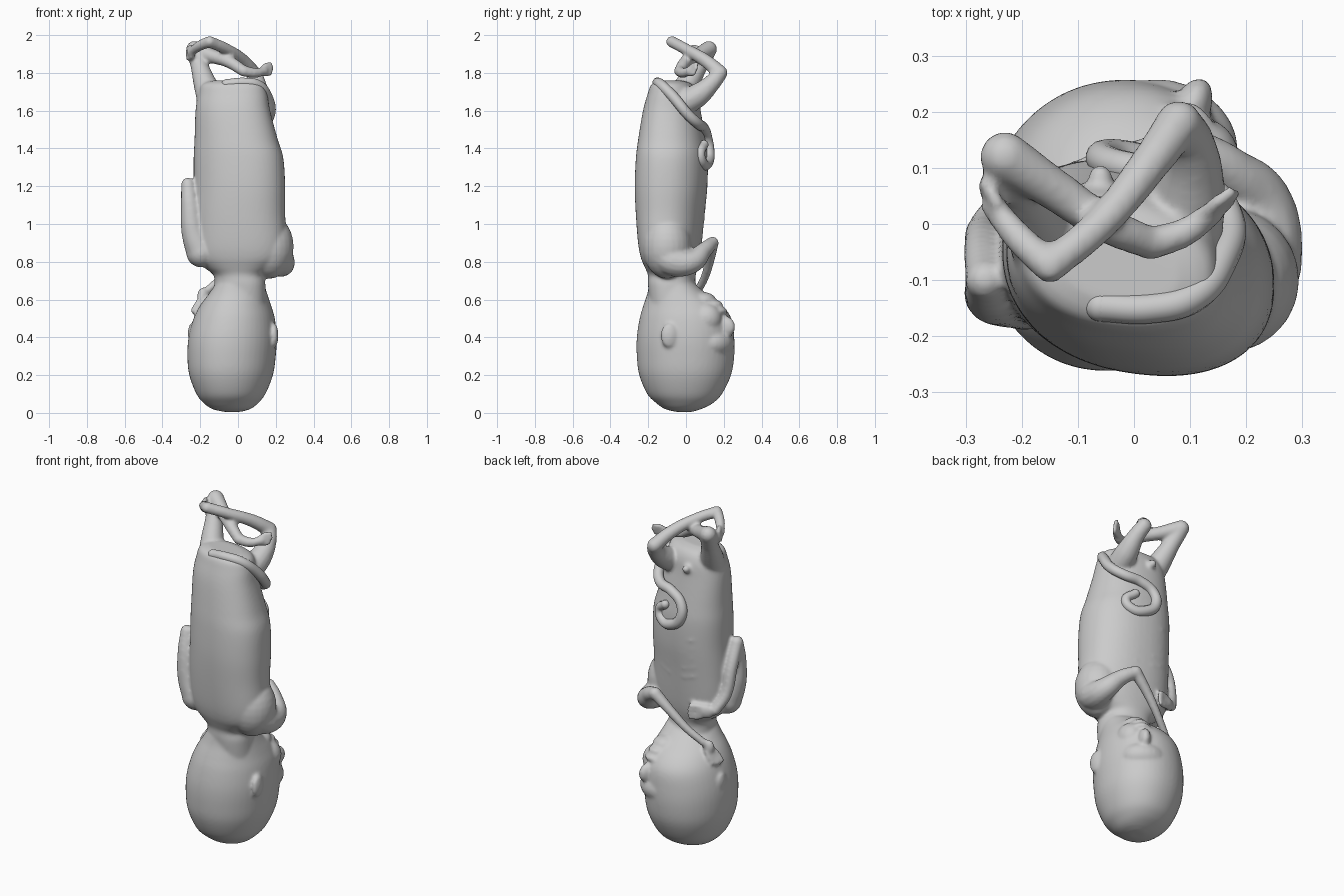
import bpy, bmesh, math
from mathutils import Vector, Matrix

if "Cube" in bpy.data.objects:
    bpy.data.objects.remove(bpy.data.objects["Cube"])


def obj_from_bm(name, bm):
    bmesh.ops.recalc_face_normals(bm, faces=bm.faces)
    me = bpy.data.meshes.new(name)
    bm.to_mesh(me)
    bm.free()
    ob = bpy.data.objects.new(name, me)
    bpy.context.collection.objects.link(ob)
    return ob


def smooth_rows(rows, steps=5):
    """Catmull-Rom interpolation between profile rows."""
    out = []
    for i in range(len(rows) - 1):
        a, b, c, d = (rows[max(i - 1, 0)], rows[i], rows[i + 1], rows[min(i + 2, len(rows) - 1)])
        for k in range(steps):
            t = k / steps
            out.append([q + .5 * t * (r - p + t * (2 * p - 5 * q + 4 * r - s + t * (3 * (q - r) + s - p)))
                        for p, q, r, s in zip(a, b, c, d)])
    return out + [rows[-1]]


def loft(name, rows, shear=0.0, power=0.9, n=48):
    """Rounded rings given as (z, x min, x max, y min, y max)."""
    bm = bmesh.new()
    rings = []
    for z, x0, x1, y0, y1 in smooth_rows(rows):
        ring = []
        for i in range(n):
            a = math.tau * i / n
            c, s = math.cos(a), math.sin(a)
            dx = math.copysign(abs(c) ** power, c) * (x1 - x0) / 2
            dy = math.copysign(abs(s) ** power, s) * (y1 - y0) / 2
            ring.append(bm.verts.new(((x0 + x1) / 2 + dx, (y0 + y1) / 2 + dy - shear * dx, z)))
        rings.append(ring)
    for a, b in zip(rings, rings[1:]):
        for i in range(n):
            bm.faces.new((a[i], a[(i + 1) % n], b[(i + 1) % n], b[i]))
    bm.faces.new(rings[0])
    bm.faces.new(rings[-1])
    return obj_from_bm(name, bm)


def blob(name, loc, size, turn=0.0):
    """Ellipsoid, turned about z."""
    bm = bmesh.new()
    m = Matrix.Translation(loc) @ Matrix.Rotation(turn, 4, 'Z') @ Matrix.Diagonal((*size, 1))
    bmesh.ops.create_uvsphere(bm, u_segments=24, v_segments=14, radius=1, matrix=m)
    return obj_from_bm(name, bm)


def tube(name, pts):
    """Smooth tapering tube through (x, y, z, radius), with round ends."""
    cu = bpy.data.curves.new(name, 'CURVE')
    cu.dimensions = '3D'
    cu.bevel_depth, cu.bevel_resolution, cu.resolution_u = 1.0, 5, 8
    cu.use_fill_caps = True
    sp = cu.splines.new('BEZIER')
    sp.bezier_points.add(len(pts) - 1)
    for bp, (x, y, z, r) in zip(sp.bezier_points, pts):
        bp.co, bp.radius = (x, y, z), r
        bp.handle_left_type = bp.handle_right_type = 'AUTO'
    ob = bpy.data.objects.new(name, cu)
    bpy.context.collection.objects.link(ob)
    bpy.ops.object.select_all(action='DESELECT')
    ob.select_set(True)
    bpy.context.view_layer.objects.active = ob
    bpy.ops.object.convert(target='MESH')
    ob = bpy.context.view_layer.objects.active
    caps = [blob(name + "_end", p[:3], (p[3],) * 3) for p in (pts[0], pts[-1])]
    return join(name, [ob] + caps)


def join(name, obs):
    bpy.ops.object.select_all(action='DESELECT')
    for o in obs:
        o.select_set(True)
    bpy.context.view_layer.objects.active = obs[0]
    bpy.ops.object.join()
    obs[0].name = name
    return obs[0]


def digits(name, wrist, tip, across, count, r):
    """Row of fingers or toes fanning from wrist to tip."""
    w, t, a = Vector(wrist), Vector(tip), Vector(across)
    out = []
    for i in range(count):
        k = i - (count - 1) / 2
        p, q = w.lerp(t, 0.35) + a * k * 0.8, t + a * k - (t - w) * 0.06 * abs(k)
        out.append(tube(name, [(*w, r * 1.2), (*p, r * 1.25), (*q, r)]))
    return out


parts = []

# Torso, with the neck at the bottom and rump on top
parts.append(loft("torso", [
    (.58, -.13, .15, -.19, .08), (.68, -.125, .145, -.20, .05), (.73, -.13, .14, -.20, .05),
    (.77, -.18, .19, -.215, .06), (.82, -.225, .245, -.235, .07), (.9, -.24, .258, -.25, .08),
    (1.05, -.24, .25, -.262, .095), (1.2, -.235, .25, -.268, .11), (1.35, -.235, .24, -.262, .112),
    (1.45, -.23, .21, -.25, .10), (1.6, -.225, .17, -.225, .075), (1.69, -.21, .155, -.20, .06),
    (1.74, -.19, .135, -.18, .03), (1.76, -.13, .08, -.14, -.02)], shear=.12))

# Head, crown down
parts.append(loft("head", [
    (.005, -.07, .01, -.05, .03), (.02, -.135, .065, -.11, .08), (.05, -.18, .105, -.155, .14),
    (.1, -.22, .145, -.205, .19), (.2, -.258, .185, -.247, .238), (.3, -.268, .20, -.26, .255),
    (.4, -.262, .205, -.26, .255), (.5, -.235, .195, -.245, .24), (.57, -.20, .175, -.225, .19),
    (.63, -.155, .155, -.205, .11), (.68, -.12, .14, -.195, .05)], shear=-.06, power=.95))

# Face and ears, mostly sunk into the head
for name, loc, size, turn in [
        ("brow", (.06, .15, .37), (.13, .105, .085), -.4), ("nose", (.10, .20, .455), (.035, .065, .06), -.4),
        ("cheek_right", (.12, .11, .50), (.07, .08, .08), 0), ("cheek_left", (0, .15, .50), (.08, .075, .08), 0),
        ("upper_lip", (.09, .17, .54), (.055, .05, .022), -.4), ("lower_lip", (.085, .15, .575), (.05, .045, .022), -.4),
        ("chin", (.07, .09, .595), (.07, .07, .045), -.4), ("ear_right", (.192, -.09, .41), (.022, .045, .065), 0),
        ("ear_left", (-.247, .02, .42), (.018, .04, .055), 0)]:
    parts.append(blob(name, loc, size, turn))

# Leg with the raised foot
parts.append(tube("right_thigh", [(.08, -.06, 1.62, .075), (.10, .06, 1.68, .064), (.10, .14, 1.75, .046),
                                  (.08, .18, 1.80, .041)]))
parts.append(tube("right_shin", [(.08, .18, 1.80, .041), (.03, .11, 1.86, .036), (-.06, 0, 1.925, .031),
                                 (-.15, -.075, 1.965, .031)]))
parts.append(tube("right_foot", [(-.15, -.075, 1.965, .031), (-.20, -.03, 1.945, .028), (-.25, .03, 1.91, .023)]))
parts += digits("right_toe", (-.23, .01, 1.92), (-.27, .07, 1.90), (0, .004, .015), 5, .011)

# Leg with the tucked foot
parts.append(tube("left_thigh", [(-.13, -.07, 1.62, .08), (-.17, 0, 1.73, .064), (-.205, .07, 1.84, .047),
                                 (-.23, .12, 1.925, .045)]))
parts.append(tube("left_shin", [(-.23, .12, 1.925, .045), (-.14, .06, 1.89, .038), (-.05, 0, 1.86, .034),
                                (.03, -.035, 1.81, .03)]))
parts.append(tube("left_foot", [(.03, -.035, 1.81, .03), (.09, -.015, 1.80, .027), (.14, .02, 1.81, .022)]))
parts += digits("left_toe", (.12, .01, 1.81), (.18, .055, 1.825), (0, .004, .014), 5, .011)

# Arm folded beside the chest
parts.append(tube("left_upper_arm", [(-.195, -.11, .85, .08), (-.235, -.12, .95, .064), (-.255, -.12, 1.1, .048),
                                     (-.265, -.10, 1.21, .036)]))
parts.append(tube("left_forearm", [(-.265, -.10, 1.21, .036), (-.27, -.04, 1.08, .034), (-.26, 0, .93, .032),
                                   (-.225, .045, .85, .028)]))
parts.append(blob("left_palm", (-.18, .07, .84), (.05, .022, .04), .4))
parts += digits("left_finger", (-.19, .07, .84), (-.09, .105, .83), (0, 0, .024), 4, .012)

# Arm reaching across to the side of the head
parts.append(blob("right_shoulder", (.165, -.10, .88), (.13, .13, .17), .2))
parts.append(tube("right_upper_arm", [(.19, -.13, .85, .088), (.222, -.06, .80, .08), (.225, .03, .80, .062),
                                      (.17, .095, .86, .044), (.105, .14, .90, .034)]))
parts.append(tube("right_forearm", [(.105, .14, .90, .034), (.01, .125, .81, .027), (-.08, .10, .72, .023),
                                    (-.16, .065, .65, .022)]))
parts.append(blob("right_palm", (-.185, .05, .62), (.032, .025, .045), .3))
parts += digits("right_finger", (-.175, .05, .63), (-.235, .03, .53), (.009, .02, 0), 4, .011)

# Faint ribs and the small bump between the legs
for k in range(5):
    z = 1.02 + k * .055
    for s in (-1, 1):
        parts.append(tube("rib", [(s * .05, .083 + k * .004 - s * .006, z, .011),
                                  (s * .12, .066 + k * .004 - s * .014, z + .02, .012),
                                  (s * .19, .018 - s * .022, z + .05, .011)]))
parts.append(tube("pelvis_bump", [(-.05, .04, 1.63, .024), (-.06, .085, 1.66, .022)]))

# Fuse into one soft skin
body = join("curled_body", parts)
rm = body.modifiers.new("fuse", 'REMESH')
rm.mode, rm.voxel_size, rm.use_smooth_shade = 'VOXEL', .0085, True
sm = body.modifiers.new("soften", 'SMOOTH')
sm.factor, sm.iterations = .5, 10

# Cord wrapped over the rump, curling on the belly
cord = tube("cord", [(-.06, -.147, 1.74, .027), (.03, -.15, 1.748, .027), (.105, -.13, 1.735, .028),
                     (.155, -.065, 1.67, .029), (.168, .01, 1.58, .028), (.125, .065, 1.53, .028),
                     (.03, .092, 1.51, .028), (-.045, .11, 1.46, .028), (-.05, .122, 1.38, .029),
                     (.01, .115, 1.325, .029), (.09, .09, 1.32, .028), (.12, .075, 1.37, .026),
                     (.07, .095, 1.42, .024)])
cord.data.shade_smooth()
